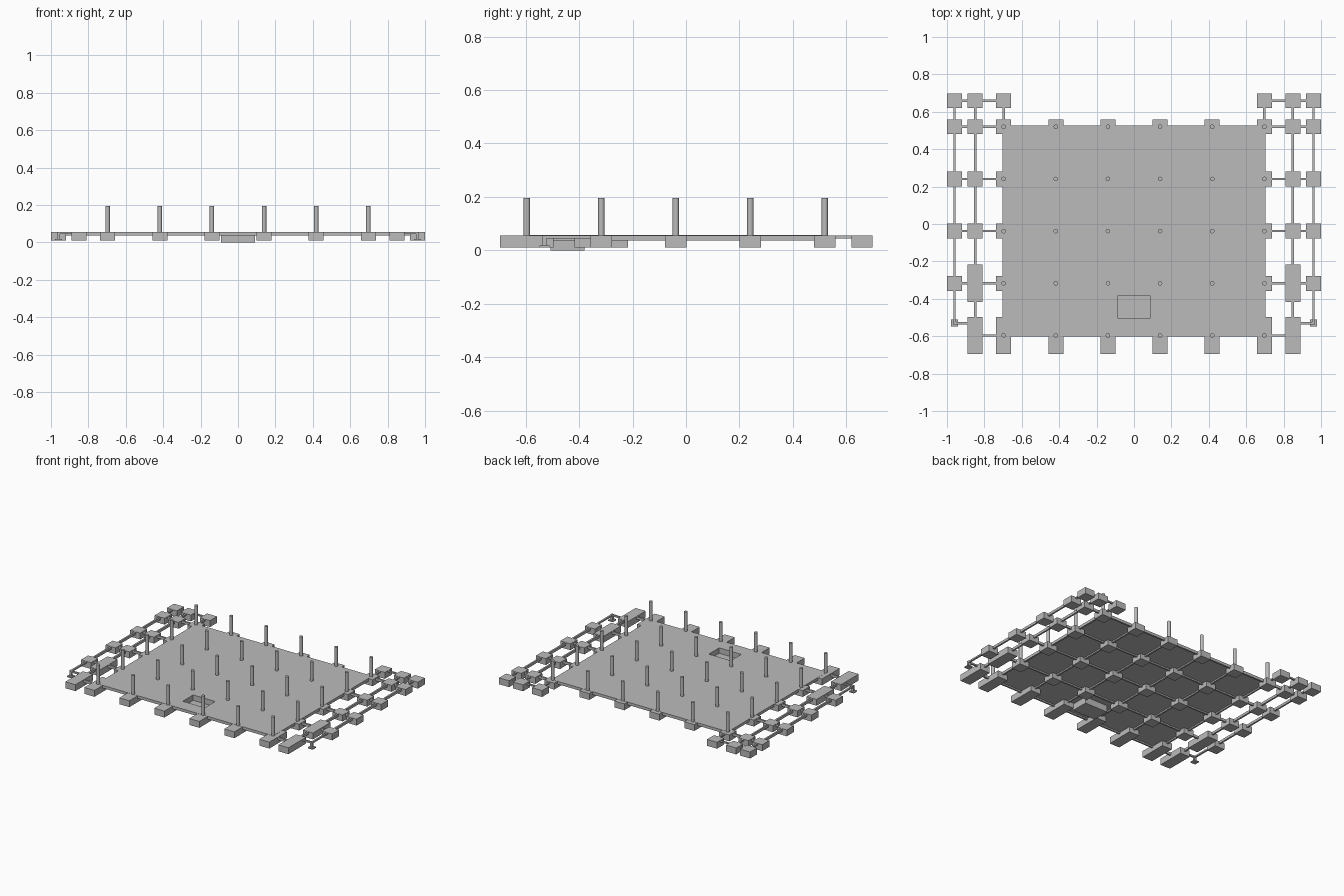
import bpy
import bmesh
from mathutils import Matrix, Vector

cube = bpy.data.objects.get("Cube")
if cube:
    bpy.data.objects.remove(cube, do_unlink=True)

concrete = bpy.data.materials.new("grey concrete")
concrete.use_nodes = True
concrete.diffuse_color = (0.5, 0.5, 0.5, 1)
concrete.node_tree.nodes["Principled BSDF"].inputs["Base Color"].default_value = (0.5, 0.5, 0.5, 1)

# Levels and grid lines
TOP, BEAM_LOW, BASE, HEAD = 0.057, 0.037, 0.01, 0.195
XS = [-0.697 + 0.2788 * i for i in range(6)]
YS = [-0.596 + 0.279 * i for i in range(5)]
INNER, OUTER, REAR, STUB = 0.849, 0.96, 0.659, -0.53
HALF_BEAM = 0.006


def finish(name, bm):
    bmesh.ops.recalc_face_normals(bm, faces=bm.faces)
    mesh = bpy.data.meshes.new(name)
    bm.to_mesh(mesh)
    bm.free()
    mesh.materials.append(concrete)
    obj = bpy.data.objects.new(name, mesh)
    bpy.context.collection.objects.link(obj)
    return obj


def box(name, x0, x1, y0, y1, z0, z1):
    bm = bmesh.new()
    centre = Vector((x0 + x1, y0 + y1, z0 + z1)) / 2
    size = Matrix.Diagonal((x1 - x0, y1 - y0, z1 - z0, 1))
    bmesh.ops.create_cube(bm, size=1, matrix=Matrix.Translation(centre) @ size)
    return finish(name, bm)


def frame(name, outer, inner, z0, z1):
    """Rectangular plate with a rectangular hole."""
    bm = bmesh.new()

    def loop(r, z):
        return [bm.verts.new((r[a], r[b], z)) for a, b in ((0, 2), (1, 2), (1, 3), (0, 3))]

    loops = [loop(outer, z0), loop(outer, z1), loop(inner, z1), loop(inner, z0)]
    for k in range(4):
        a, b = loops[k], loops[(k + 1) % 4]
        for i in range(4):
            j = (i + 1) % 4
            bm.faces.new((a[i], a[j], b[j], b[i]))
    return finish(name, bm)


def footing(x, y, length=0.08):
    box("footing", x - 0.04, x + 0.04, y - length / 2, y + length / 2, BASE, TOP - 0.001)


def beam(xa, ya, xb, yb, low=BEAM_LOW):
    h = HALF_BEAM
    box("tie_beam", min(xa, xb) - h, max(xa, xb) + h,
        min(ya, yb) - h, max(ya, yb) + h, low, TOP - 0.002)


def cylinder(name, x, y, radius, z0, z1):
    bm = bmesh.new()
    bmesh.ops.create_cone(bm, cap_ends=True, segments=20, radius1=radius, radius2=radius,
                          depth=z1 - z0, matrix=Matrix.Translation((x, y, (z0 + z1) / 2)))
    obj = finish(name, bm)
    for p in obj.data.polygons:
        p.use_smooth = abs(p.normal.z) < 0.5


# Floor slab with the pit opening
pit = (-0.088, 0.088, -0.503, -0.385)
frame("floor_slab", (XS[0] - HALF_BEAM, XS[-1] + HALF_BEAM, YS[0] - HALF_BEAM, YS[-1] + HALF_BEAM),
      pit, TOP - 0.01, TOP)

# Sunken pit: thin walls and a thick floor
rim = (pit[0] - 0.004, pit[1] + 0.004, pit[2] - 0.004, pit[3] + 0.004)
frame("pit_walls", rim, pit, 0.018, TOP - 0.01)
box("pit_floor", *rim, 0, 0.018)

# Main grid of footings and columns; the front row is longer
for x in XS:
    for y in YS:
        footing(x, y, 0.2 if y == YS[0] else 0.08)
        cylinder("column", x, y, 0.012, TOP - 0.01, HEAD)
    beam(x, YS[0], x, YS[-1])

# Beams across the whole width
for y in YS:
    reach = INNER if y == YS[0] else OUTER
    beam(-reach, y, reach, y)

# Side strips of footings, mirrored left and right
for s in (-1, 1):
    for i, y in enumerate(YS):
        footing(s * INNER, y, 0.2 if i < 2 else 0.08)
        if i > 0:
            footing(s * OUTER, y)
    for x in (XS[-1], INNER, OUTER):
        footing(s * x, REAR)
        beam(s * x, YS[-1], s * x, REAR, 0.045)
    beam(s * XS[-1], REAR, s * OUTER, REAR, 0.045)
    beam(s * INNER, YS[0], s * INNER, YS[-1])
    beam(s * OUTER, YS[1], s * OUTER, YS[-1])

    # Small corner post on its pad
    beam(s * OUTER, STUB, s * OUTER, YS[1], 0.044)
    beam(s * INNER, STUB, s * OUTER, STUB, 0.044)
    post, pad = 0.008, 0.019
    x = s * OUTER
    box("corner_post", x - post, x + post, STUB - post, STUB + post, BASE, TOP - 0.001)
    box("corner_pad", x - pad, x + pad, STUB - pad, STUB + pad, BASE, 0.018)
